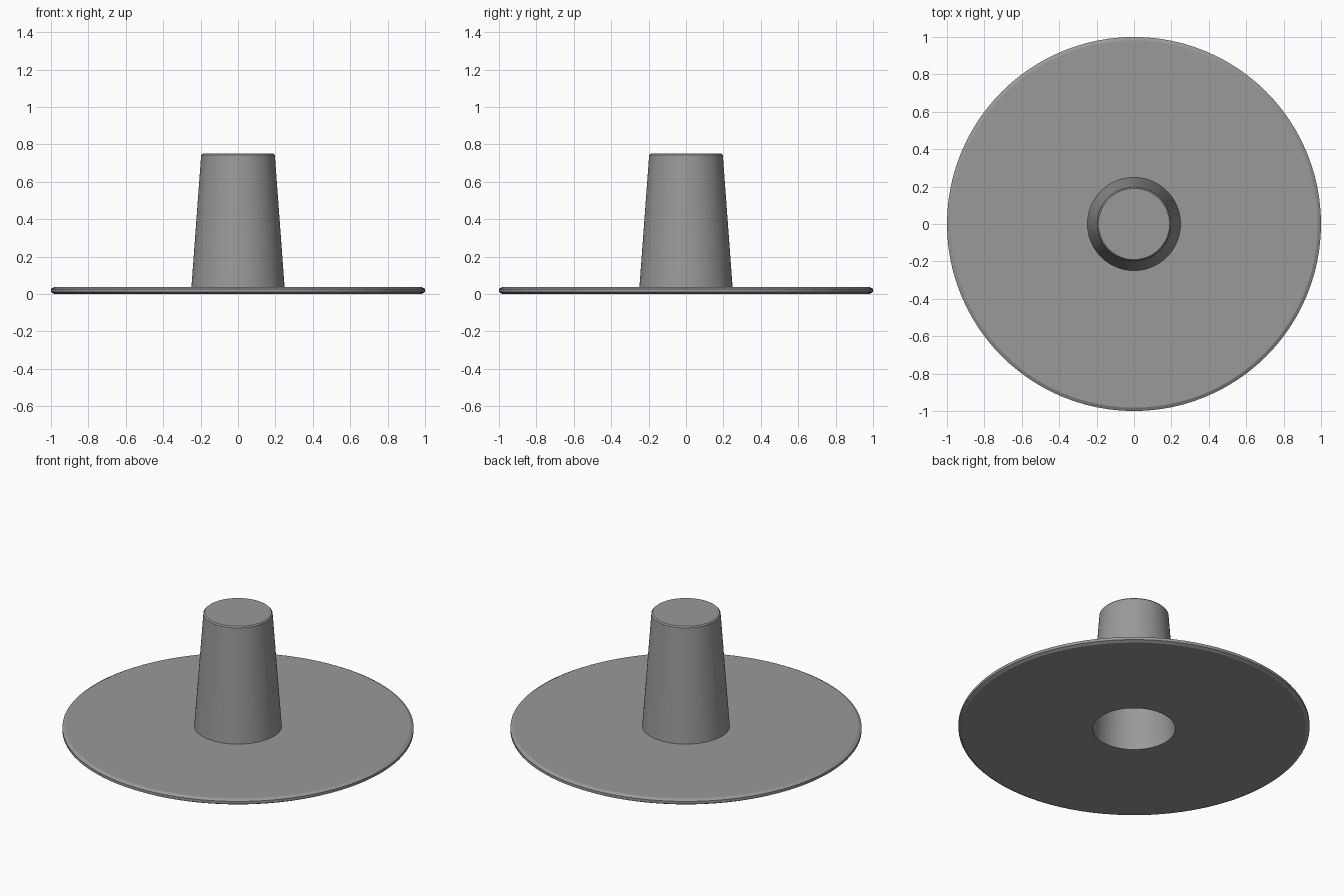
import bpy, bmesh, math

if "Cube" in bpy.data.objects:
    bpy.data.objects.remove(bpy.data.objects["Cube"])

SEGMENTS = 96

grey = bpy.data.materials.new("mid_grey")
grey.diffuse_color = (0.32, 0.32, 0.32, 1.0)
grey.use_nodes = True
grey.node_tree.nodes["Principled BSDF"].inputs["Base Color"].default_value = grey.diffuse_color


def lathe(name, profile, closed):
    """Revolve an (r, z) profile around the z axis."""
    bm = bmesh.new()
    rings = []
    for r, z in profile:
        if r == 0:
            rings.append([bm.verts.new((0, 0, z))] * SEGMENTS)
        else:
            rings.append([bm.verts.new((r * math.cos(a), r * math.sin(a), z))
                          for a in (2 * math.pi * i / SEGMENTS for i in range(SEGMENTS))])
    pairs = list(zip(rings, rings[1:]))
    if closed:
        pairs.append((rings[-1], rings[0]))
    for low, high in pairs:
        for i in range(SEGMENTS):
            j = (i + 1) % SEGMENTS
            # dict keeps order and drops the doubled vertex at the axis
            bm.faces.new(list(dict.fromkeys((low[i], low[j], high[j], high[i]))))
    bmesh.ops.recalc_face_normals(bm, faces=bm.faces)
    mesh = bpy.data.meshes.new(name)
    bm.to_mesh(mesh)
    bm.free()
    mesh.materials.append(grey)
    obj = bpy.data.objects.new(name, mesh)
    bpy.context.collection.objects.link(obj)
    bpy.ops.object.select_all(action='DESELECT')
    obj.select_set(True)
    bpy.context.view_layer.objects.active = obj
    bpy.ops.object.shade_smooth_by_angle(angle=math.radians(25))
    return obj


# Thin round flange with a bevelled rim and a central opening
lathe("flange", [(0.235, 0.0), (0.982, 0.0), (1.0, 0.01), (1.0, 0.027),
                 (0.982, 0.037), (0.249, 0.037), (0.233, 0.037)], closed=True)

# Hollow tapered stem, closed on top and open below
lathe("tapered_stem", [(0, 0.73), (0.181, 0.73), (0.233, 0.037), (0.249, 0.037),
                       (0.197, 0.743), (0.19, 0.75), (0, 0.75)], closed=False)
